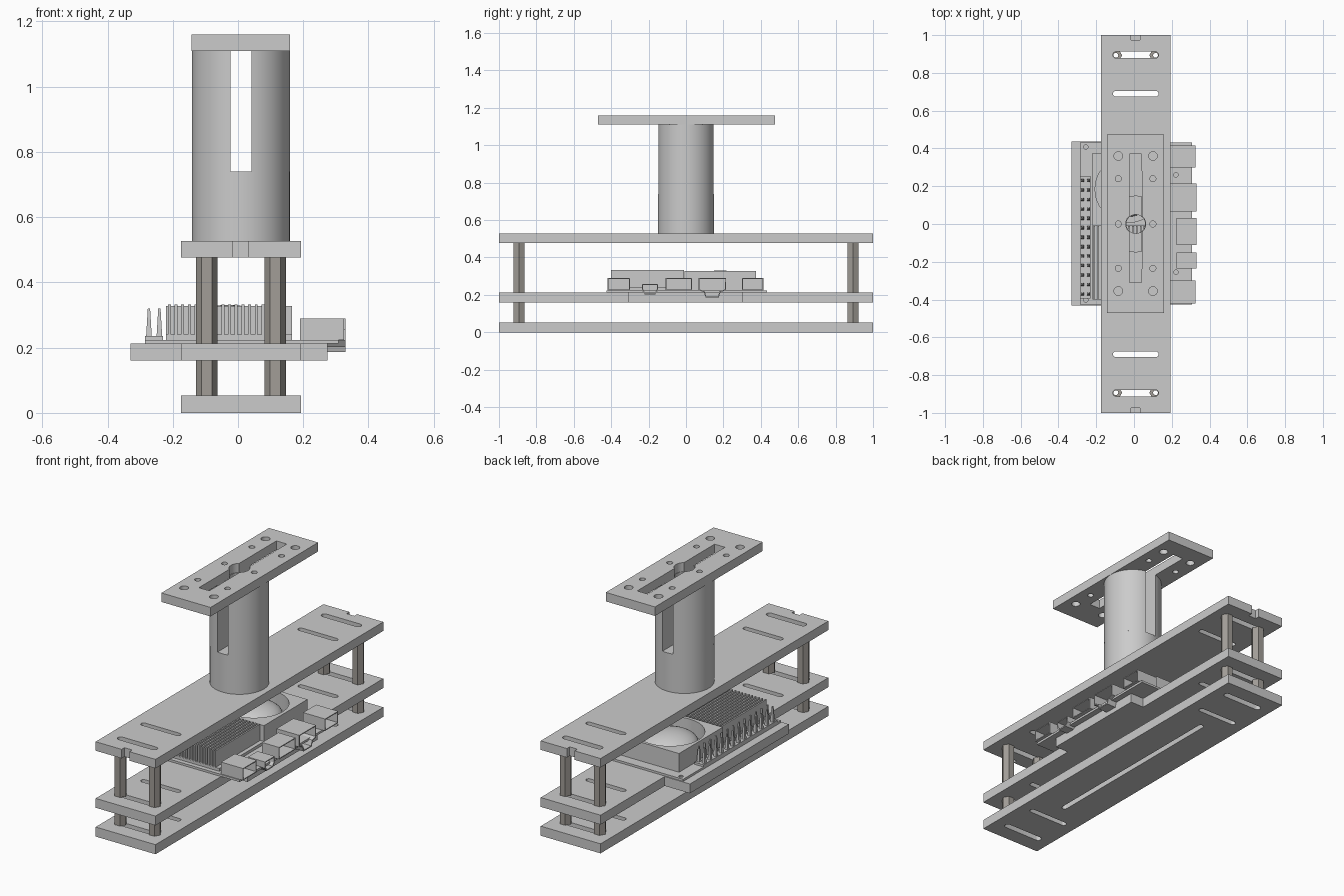
import bpy, bmesh, math
from mathutils import Matrix, Vector

if "Cube" in bpy.data.objects:
    bpy.data.objects.remove(bpy.data.objects["Cube"])

CX = 0.009            # centre line of the plates
XL, XR = -0.175, 0.193


def circle(x, y, r, n=24):
    return [(x + r * math.cos(2 * math.pi * i / n), y + r * math.sin(2 * math.pi * i / n)) for i in range(n)]


def rect(x0, x1, y0, y1):
    return [(x0, y0), (x1, y0), (x1, y1), (x0, y1)]


def arc(x, y, r, a0, a1, n):
    return [(x + r * math.cos(a0 + (a1 - a0) * i / n), y + r * math.sin(a0 + (a1 - a0) * i / n)) for i in range(n + 1)]


def slot(x0, x1, y, w):
    r, h = w / 2, math.pi / 2
    return arc(x1 - r, y, r, -h, h, 8) + arc(x0 + r, y, r, h, 3 * h, 8)


def smooth(me, angle=30):
    me.shade_smooth()
    me.set_sharp_from_angle(angle=math.radians(angle))


def plate(name, loops, z0, z1):
    """Filled 2D outlines (inner loops become holes), extruded from z0 to z1."""
    cu = bpy.data.curves.new(name, 'CURVE')
    cu.dimensions, cu.fill_mode, cu.extrude = '2D', 'BOTH', (z1 - z0) / 2
    for pts in loops:
        s = cu.splines.new('POLY')
        s.points.add(len(pts) - 1)
        for p, (x, y) in zip(s.points, pts):
            p.co = (x, y, 0, 1)
        s.use_cyclic_u = True
    tmp = bpy.data.objects.new(name, cu)
    bpy.context.collection.objects.link(tmp)
    bpy.context.view_layer.update()
    dg = bpy.context.evaluated_depsgraph_get()
    me = bpy.data.meshes.new_from_object(tmp.evaluated_get(dg))
    bpy.data.objects.remove(tmp)
    bm = bmesh.new()
    bm.from_mesh(me)
    bmesh.ops.remove_doubles(bm, verts=bm.verts, dist=1e-5)
    bmesh.ops.recalc_face_normals(bm, faces=bm.faces)
    bmesh.ops.translate(bm, verts=bm.verts, vec=(0, 0, (z0 + z1) / 2))
    bm.to_mesh(me)
    bm.free()
    smooth(me)
    me.name = name
    ob = bpy.data.objects.new(name, me)
    bpy.context.collection.objects.link(ob)
    return ob


def finish(name, bm):
    me = bpy.data.meshes.new(name)
    bmesh.ops.recalc_face_normals(bm, faces=bm.faces)
    bm.to_mesh(me)
    bm.free()
    ob = bpy.data.objects.new(name, me)
    bpy.context.collection.objects.link(ob)
    return ob


def add_box(bm, x0, x1, y0, y1, z0, z1):
    m = Matrix.Translation(((x0 + x1) / 2, (y0 + y1) / 2, (z0 + z1) / 2)) @ Matrix.Diagonal((x1 - x0, y1 - y0, z1 - z0, 1))
    bmesh.ops.create_cube(bm, size=1, matrix=m)


def socket(name, profile, x0, x1):
    """Hollow connector shell, open towards +x, from a (y, z) profile."""
    bm = bmesh.new()
    f = bm.faces.new([bm.verts.new((x0, y, z)) for y, z in profile])
    ext = bmesh.ops.extrude_face_region(bm, geom=[f])['geom']
    bmesh.ops.translate(bm, vec=(x1 - x0, 0, 0), verts=[g for g in ext if isinstance(g, bmesh.types.BMVert)])
    if not f.is_valid or not any(abs(v.co.x - x0) < 1e-6 for v in f.verts):
        f = None
    if not any(all(abs(v.co.x - x0) < 1e-6 for v in g.verts) for g in bm.faces):
        bm.faces.new([v for v in bm.verts if abs(v.co.x - x0) < 1e-6])
    bmesh.ops.recalc_face_normals(bm, faces=bm.faces)
    front = [g for g in bm.faces if all(abs(v.co.x - x1) < 1e-6 for v in g.verts)]
    bmesh.ops.inset_individual(bm, faces=front, thickness=0.007)
    inner = bmesh.ops.extrude_face_region(bm, geom=front)['geom']
    bmesh.ops.delete(bm, geom=[g for g in front if g.is_valid], context='FACES_ONLY')
    bmesh.ops.translate(bm, vec=(-0.085, 0, 0), verts=[g for g in inner if isinstance(g, bmesh.types.BMVert)])
    finish(name, bm)


# Three slotted plates
end_slots = [slot(-0.112, 0.13, s * y, w) for s in (-1, 1) for y, w in ((0.895, 0.035), (0.69, 0.03))]
long_slot = [(CX + y, x) for x, y in slot(-0.57, 0.57, 0, 0.03)]
plate("bottom_plate", [rect(XL, XR, -1, 1), long_slot] + end_slots, 0, 0.053)

middle = [(XL, -1), (XR, -1), (XR, -0.31), (0.275, -0.31), (0.275, 0.305), (XR, 0.305), (XR, 1), (XL, 1),
          (XL, 0.437), (-0.33, 0.437), (-0.33, -0.432), (XL, -0.432)]
plate("middle_plate", [middle] + end_slots, 0.16, 0.212)

n0, n1 = -0.015, 0.032
notched = [(XL, -1), (n0, -1), (n0, -0.975), (n1, -0.975), (n1, -1), (XR, -1),
           (XR, 1), (n1, 1), (n1, 0.975), (n0, 0.975), (n0, 1), (XL, 1)]
plate("top_plate", [notched, circle(CX, 0, 0.05)] + end_slots, 0.477, 0.527)

# Hexagonal standoffs
metal = bpy.data.materials.new("standoff_metal")
metal.diffuse_color = (0.36, 0.34, 0.31, 1)
metal.use_nodes = True
metal.node_tree.nodes["Principled BSDF"].inputs["Base Color"].default_value = metal.diffuse_color
for x in (-0.096, 0.114):
    for y in (-0.893, 0.893):
        for z0, z1, part in ((0.053, 0.16, "lower"), (0.212, 0.477, "upper")):
            ob = plate(part + "_standoff", [circle(x, y, 0.033, 6), circle(x, y, 0.013, 12)], z0, z1)
            ob.data.materials.clear()
            ob.data.materials.append(metal)

# Central column: solid foot, then two halves either side of the slot
R, B, W = 0.15, 0.05, 0.032
plate("column_foot", [circle(CX, 0, R, 64), circle(CX, 0, B)], 0.527, 0.74)
ao, ai = math.acos(W / R), math.acos(W / B)
half = arc(CX, 0, R, -ao, ao, 30) + arc(CX, 0, B, ai, -ai, 8)
plate("column_right", [half], 0.74, 1.11)
plate("column_left", [[(2 * CX - x, y) for x, y in half]], 0.74, 1.11)

# Mounting flange with keyhole slot and bolt holes
keyhole = ([(CX + W, -0.31)] + arc(CX, 0, 0.053, -0.92, 0.92, 10) + [(CX + W, 0.37), (CX - W, 0.37)]
           + arc(CX, 0, 0.053, math.pi - 0.92, math.pi + 0.92, 10) + [(CX - W, -0.31)])
bolts = [circle(x, y, r, 16) for x in (-0.083, 0.1)
         for y, r in ((0.36, 0.023), (0.24, 0.016), (0, 0.016), (-0.235, 0.016), (-0.355, 0.023))]
plate("mounting_flange", [rect(-0.142, 0.16, -0.47, 0.475), keyhole] + bolts, 1.11, 1.16)

# Circuit board
holes = [circle(x, y, 0.012, 12) for x, y in ((-0.255, 0.408), (-0.255, -0.402), (0.222, 0.26), (0.222, -0.255))]
plate("circuit_board", [rect(-0.285, 0.308, -0.425, 0.432)] + holes, 0.2121, 0.224)

# Pin header
bm = bmesh.new()
add_box(bm, -0.285, -0.23, -0.395, 0.253, 0.224, 0.236)
for i in range(13):
    for x in (-0.273, -0.241):
        m = Matrix.Translation((x, -0.37 + i * 0.05, 0.278)) @ Matrix.Rotation(math.pi / 4, 4, 'Z')
        bmesh.ops.create_cone(bm, cap_ends=True, segments=4, radius1=0.012, radius2=0.005, depth=0.084, matrix=m)
finish("pin_header", bm)

# Heat sink
bm = bmesh.new()
add_box(bm, -0.22, 0.165, -0.4, 0.375, 0.224, 0.24)
for i in range(18):
    x = -0.215 + i * 0.0205
    add_box(bm, x, x + 0.009, -0.4, -0.01, 0.24, 0.332)
finish("heat_sink", bm)

# Fan housing and domed hub
plate("fan_housing", [rect(-0.22, 0.165, -0.008, 0.375), circle(-0.03, 0.184, 0.176, 48)], 0.24, 0.328)
bm = bmesh.new()
bmesh.ops.create_uvsphere(bm, u_segments=40, v_segments=16, radius=1,
                          matrix=Matrix.Translation((-0.03, 0.184, 0.265)) @ Matrix.Diagonal((0.145, 0.145, 0.066, 1)))
bmesh.ops.bisect_plane(bm, geom=bm.verts[:] + bm.edges[:] + bm.faces[:], plane_co=(0, 0, 0.24),
                       plane_no=(0, 0, -1), clear_outer=True)
smooth(finish("fan_hub", bm).data)

# Connectors along the right edge
socket("socket_a", rect(-0.42, -0.3, 0.224, 0.29), 0.19, 0.325)
socket("socket_b", [(-0.22, 0.202), (-0.165, 0.202), (-0.15, 0.222), (-0.15, 0.257), (-0.235, 0.257), (-0.235, 0.222)], 0.225, 0.33)
socket("socket_c", rect(-0.11, 0.033, 0.224, 0.29), 0.225, 0.33)
socket("socket_d", [(0.105, 0.186), (0.175, 0.186), (0.185, 0.215), (0.215, 0.225), (0.215, 0.29), (0.066, 0.29),
                    (0.066, 0.225), (0.095, 0.215)], 0.19, 0.33)
socket("socket_e", rect(0.3, 0.415, 0.224, 0.29), 0.19, 0.325)
